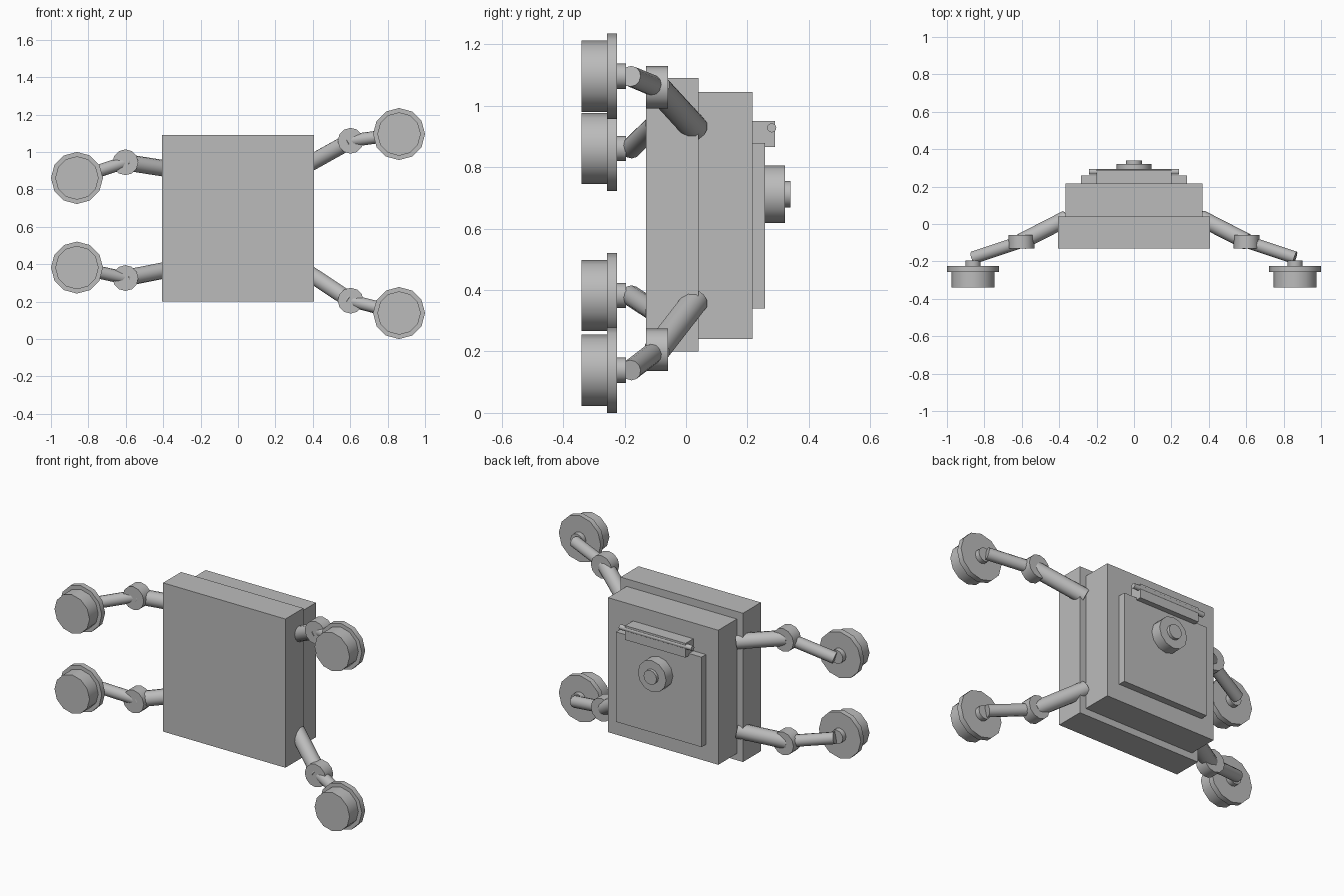
import bpy
import math
from mathutils import Vector

cube = bpy.data.objects.get("Cube")
if cube:
    bpy.data.objects.remove(cube, do_unlink=True)

grey = bpy.data.materials.new("plain grey")
grey.use_nodes = True
colour = (0.5, 0.5, 0.5, 1)
grey.diffuse_color = colour
grey.node_tree.nodes["Principled BSDF"].inputs["Base Color"].default_value = colour


def finish(name):
    ob = bpy.context.object
    ob.name = name
    ob.data.materials.append(grey)
    return ob


def box(name, xs, ys, zs):
    bpy.ops.mesh.primitive_cube_add(size=1)
    ob = finish(name)
    ob.location = [(a + b) / 2 for a, b in (xs, ys, zs)]
    ob.scale = [b - a for a, b in (xs, ys, zs)]
    return ob


def rod(name, start, end, radius, sides=12):
    """Cylinder between two points."""
    start, end = Vector(start), Vector(end)
    axis = end - start
    bpy.ops.mesh.primitive_cylinder_add(vertices=sides, radius=radius, depth=axis.length)
    ob = finish(name)
    ob.location = (start + end) / 2
    ob.rotation_mode = "QUATERNION"
    ob.rotation_quaternion = axis.to_track_quat("Z", "Y")
    bpy.ops.object.shade_smooth_by_angle(angle=math.radians(35))
    return ob


def disc(name, x, z, y0, y1, radius):
    """Cylinder along y."""
    return rod(name, (x, y0, z), (x, y1, z), radius)


# Body slabs and back panel
box("front_body", (-0.405, 0.405), (-0.13, 0.04), (0.2, 1.09))
box("rear_body", (-0.365, 0.365), (0.04, 0.216), (0.24, 1.045))
box("back_panel", (-0.283, 0.283), (0.216, 0.258), (0.34, 0.878))

# Back knob
disc("knob", 0, 0.712, 0.25, 0.322, 0.094)
disc("knob_cap", 0, 0.712, 0.32, 0.34, 0.043)

# Hinge above the panel
box("hinge_block", (-0.2, 0.2), (0.21, 0.29), (0.865, 0.95))
pin = rod("hinge_pin", (-0.24, 0.279, 0.928), (0.24, 0.279, 0.928), 0.025)
pin.scale.x = pin.scale.y = 0.6

# Limbs: side, shoulder height, elbow height, foot height
limbs = {
    "upper_left": (1, 0.925, 1.06, 1.096),
    "lower_left": (1, 0.365, 0.205, 0.139),
    "upper_right": (-1, 0.907, 0.945, 0.861),
    "lower_right": (-1, 0.374, 0.326, 0.382),
}
for name, (side, shoulder_z, elbow_z, foot_z) in limbs.items():
    shoulder = (side * 0.36, 0.03, shoulder_z)
    elbow = (side * 0.602, -0.094, elbow_z)
    wrist = (side * 0.86, -0.18, foot_z)
    x = side * 0.861
    rod(name + "_inner_arm", shoulder, elbow, 0.044)
    disc(name + "_elbow", elbow[0], elbow_z, -0.13, -0.058, 0.069)
    rod(name + "_outer_arm", elbow, wrist, 0.034)
    disc(name + "_foot_stub", x, foot_z, -0.23, -0.195, 0.041)
    disc(name + "_foot_flange", x, foot_z, -0.257, -0.225, 0.139)
    disc(name + "_foot_pad", x, foot_z, -0.34, -0.25, 0.116)
